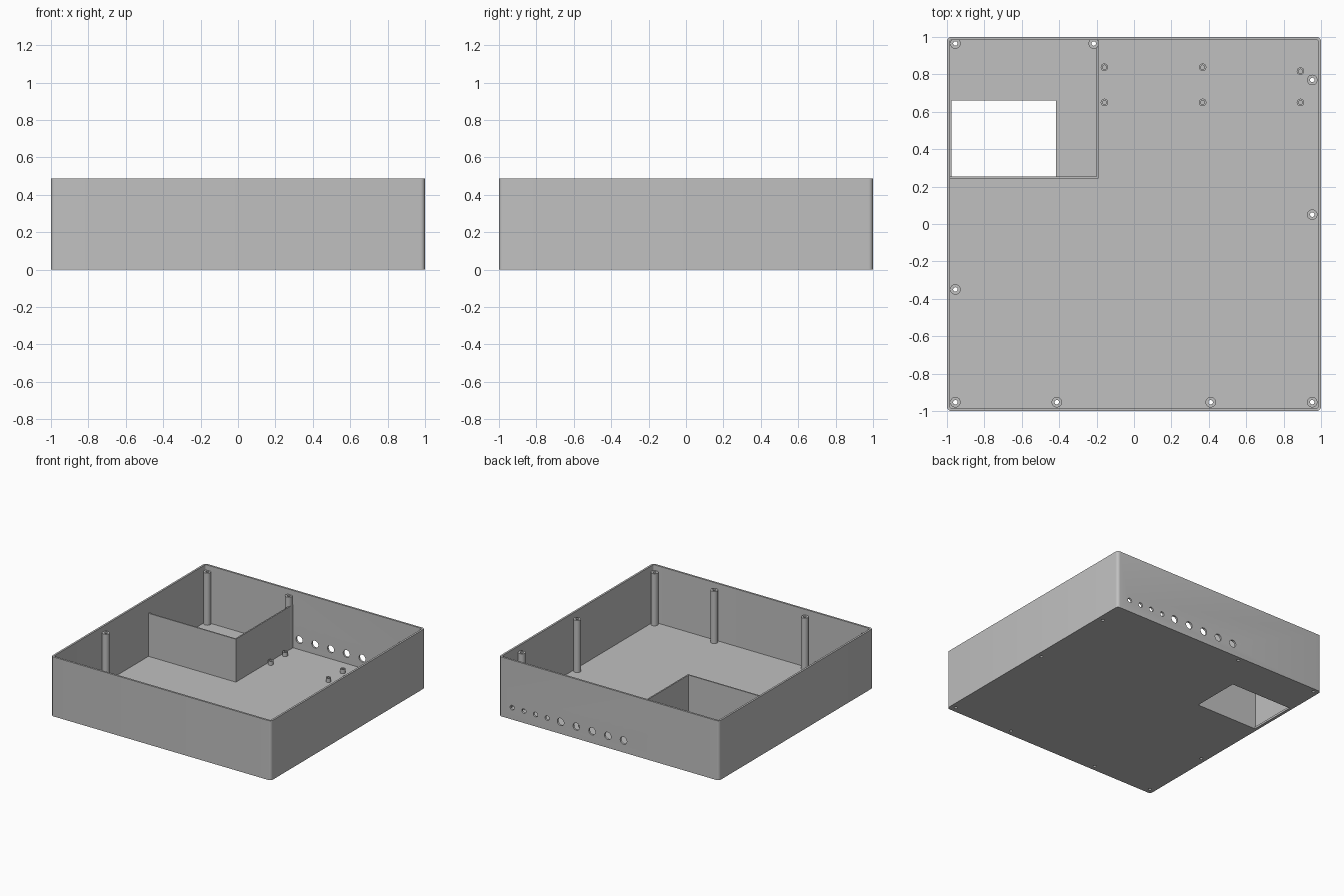
import bpy, bmesh, math
from mathutils import Matrix, Vector

old = bpy.data.objects.get("Cube")
if old:
    bpy.data.objects.remove(old, do_unlink=True)

HEIGHT, WALL, FLOOR = 0.488, 0.016, 0.017
POST_TOP, STUD_TOP, DIVIDER_TOP = 0.445, 0.05, 0.37
POST_BORE = 0.012

grey = bpy.data.materials.new("plain grey")
grey.use_nodes = True
grey.diffuse_color = (0.53, 0.53, 0.53, 1)
grey.node_tree.nodes["Principled BSDF"].inputs["Base Color"].default_value = grey.diffuse_color


def add_box(bm, lo, hi, radius=0):
    """Add a box between two corners, optionally rounding its upright edges."""
    lo, hi = Vector(lo), Vector(hi)
    matrix = Matrix.Translation((lo + hi) / 2) @ Matrix.Diagonal((*(hi - lo), 1))
    verts = bmesh.ops.create_cube(bm, size=1, matrix=matrix)["verts"]
    if radius:
        edges = {e for v in verts for e in v.link_edges
                 if abs(e.verts[0].co.z - e.verts[1].co.z) > 0.01}
        bmesh.ops.bevel(bm, geom=list(edges), offset=radius, segments=6,
                        profile=0.5, affect='EDGES')


def add_rod(bm, centre, radius, length, along_y=False):
    matrix = Matrix.Translation(centre)
    if along_y:
        matrix = matrix @ Matrix.Rotation(math.pi / 2, 4, 'X')
    bmesh.ops.create_cone(bm, cap_ends=True, segments=32, radius1=radius,
                          radius2=radius, depth=length, matrix=matrix)


def add_tube(bm, x, y, outer, inner, z0, z1):
    """Spin a rectangle around an upright axis."""
    verts = [bm.verts.new((x + r, y, z))
             for r, z in ((inner, z0), (outer, z0), (outer, z1), (inner, z1))]
    edges = [bm.edges.new((verts[i], verts[i - 1])) for i in range(4)]
    bmesh.ops.spin(bm, geom=verts + edges, cent=(x, y, 0), axis=(0, 0, 1),
                   angle=math.tau, steps=32, use_merge=True)


def finish(bm, name):
    bmesh.ops.remove_doubles(bm, verts=bm.verts, dist=1e-5)
    bmesh.ops.recalc_face_normals(bm, faces=bm.faces)
    mesh = bpy.data.meshes.new(name)
    bm.to_mesh(mesh)
    bm.free()
    mesh.materials.append(grey)
    obj = bpy.data.objects.new(name, mesh)
    bpy.context.collection.objects.link(obj)
    return obj


def smooth(obj):
    bpy.ops.object.select_all(action='DESELECT')
    obj.select_set(True)
    bpy.context.view_layer.objects.active = obj
    bpy.ops.object.shade_smooth_by_angle(angle=math.radians(35))


def cut(obj, cutter):
    mod = obj.modifiers.new("cut", 'BOOLEAN')
    mod.operation, mod.solver, mod.object = 'DIFFERENCE', 'EXACT', cutter
    cutter.hide_render = True
    bpy.context.view_layer.objects.active = obj
    bpy.ops.object.modifier_apply(modifier=mod.name)
    bpy.data.objects.remove(cutter, do_unlink=True)


posts = [(-0.955, 0.965), (-0.215, 0.965), (0.953, 0.77), (0.953, 0.05),
         (-0.955, -0.35), (-0.955, -0.953), (-0.413, -0.953),
         (0.41, -0.953), (0.953, -0.953)]
studs = [(-0.158, 0.838), (-0.158, 0.65), (0.367, 0.838),
         (0.367, 0.65), (0.89, 0.817), (0.89, 0.65)]

# Open tray with rounded upright corners
bm = bmesh.new()
add_box(bm, (-1, -1, 0), (1, 1, HEIGHT), radius=0.024)
tray = finish(bm, "tray")

# Hollow interior
bm = bmesh.new()
inside = 1 - WALL
add_box(bm, (-inside, -inside, FLOOR), (inside, inside, HEIGHT + 0.1), radius=0.008)
cut(tray, finish(bm, "interior_cutter"))

# Floor opening, screw holes and the row of cable holes in the back wall
bm = bmesh.new()
add_box(bm, (-0.976, 0.254, -0.1), (-0.418, 0.659, 0.1))
for x, y in posts:
    add_rod(bm, (x, y, 0), POST_BORE, 0.1)
for i in range(4):
    add_rod(bm, (0.88 - 0.106 * i, 1, 0.098), 0.019, 0.1, along_y=True)
for i in range(5):
    add_rod(bm, (0.44 - 0.143 * i, 1, 0.098), 0.03, 0.1, along_y=True)
cut(tray, finish(bm, "hole_cutter"))
smooth(tray)

# Tall hollow screw posts
bm = bmesh.new()
for x, y in posts:
    add_tube(bm, x, y, 0.028, POST_BORE, FLOOR - 0.005, POST_TOP)
smooth(finish(bm, "screw_posts"))

# Short board studs
bm = bmesh.new()
for x, y in studs:
    add_tube(bm, x, y, 0.02, 0.011, FLOOR - 0.005, STUD_TOP)
smooth(finish(bm, "board_studs"))

# Divider walls around the corner compartment
bm = bmesh.new()
add_box(bm, (-inside - 0.004, 0.243, FLOOR - 0.005), (-0.19, 0.254, DIVIDER_TOP))
finish(bm, "front_divider")
bm = bmesh.new()
add_box(bm, (-0.201, 0.254, FLOOR - 0.005), (-0.19, inside + 0.004, DIVIDER_TOP))
finish(bm, "side_divider")
